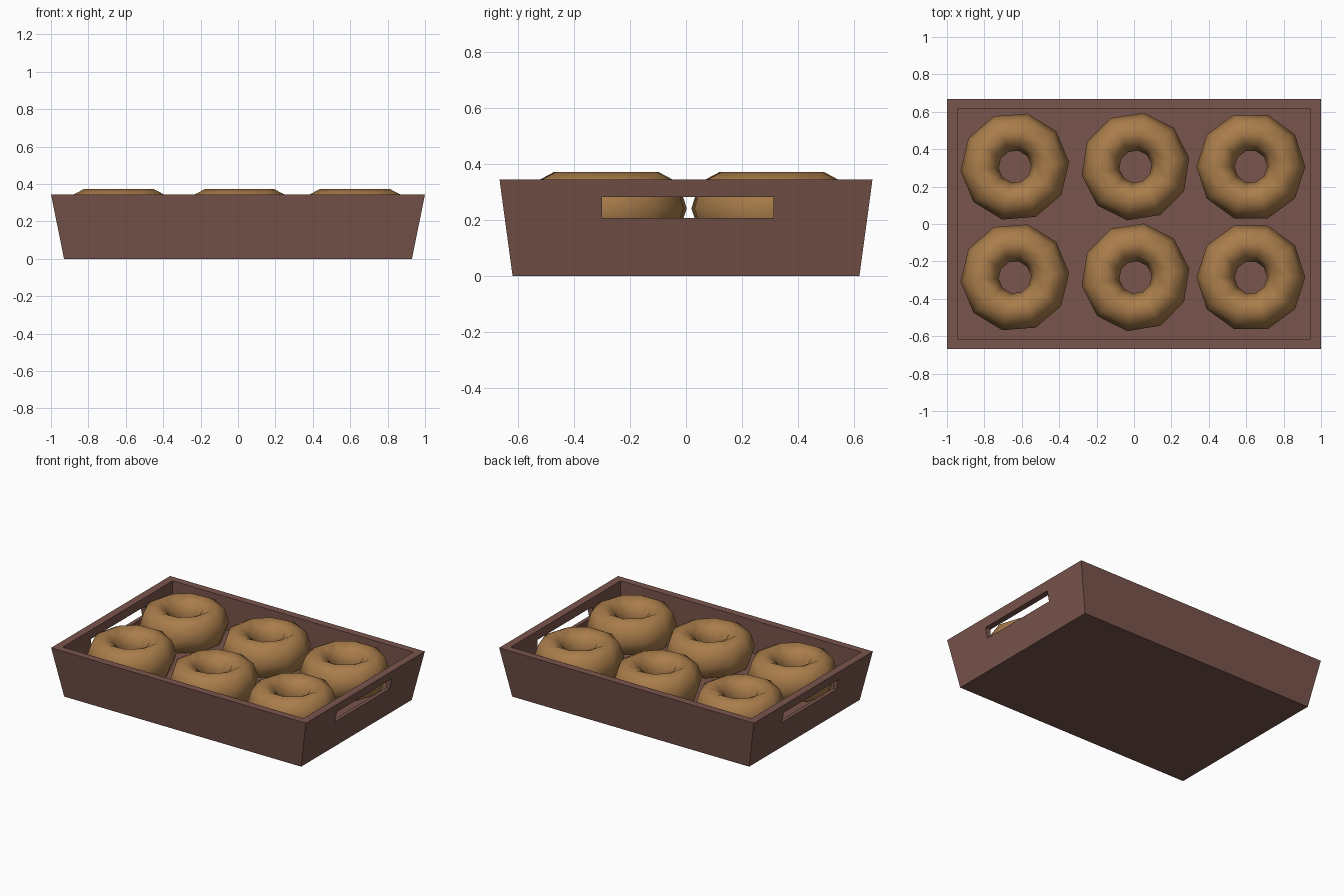
import bpy, bmesh, math

if "Cube" in bpy.data.objects:
    bpy.data.objects.remove(bpy.data.objects["Cube"])

def material(name, rgb):
    m = bpy.data.materials.new(name)
    m.diffuse_color = (*rgb, 1)
    m.use_nodes = True
    m.node_tree.nodes["Principled BSDF"].inputs["Base Color"].default_value = m.diffuse_color
    return m

WOOD = material("brown_wood", (0.19, 0.09, 0.072))
BREAD = material("golden_bread", (0.40, 0.205, 0.07))

def make_object(name, bm, mat):
    bmesh.ops.recalc_face_normals(bm, faces=bm.faces)
    me = bpy.data.meshes.new(name)
    bm.to_mesh(me)
    bm.free()
    me.materials.append(mat)
    ob = bpy.data.objects.new(name, me)
    bpy.context.collection.objects.link(ob)
    return ob

def box(name, x, y, z, mat, taper=(1, 1)):
    """Box from ranges; taper scales the bottom face."""
    bm = bmesh.new()
    bmesh.ops.create_cube(bm, size=1)
    for v in bm.verts:
        low = v.co.z < 0
        v.co = [r[0] + (c + 0.5) * (r[1] - r[0]) for r, c in zip((x, y, z), v.co)]
        if low:
            v.co.x *= taper[0]
            v.co.y *= taper[1]
    return make_object(name, bm, mat)

# Tray body: tapered outside, straight-walled hollow, slot handles at both ends
tray = box("tray", (-1, 1), (-0.667, 0.667), (0, 0.345), WOOD, (0.93, 0.93))
cutters = [
    box("hollow_cutter", (-0.945, 0.945), (-0.615, 0.615), (0.11, 0.6), WOOD),
    box("handle_cutter", (-1.3, 1.3), (-0.30, 0.313), (0.208, 0.282), WOOD),
]
for c in cutters:
    mod = tray.modifiers.new(c.name, 'BOOLEAN')
    mod.operation = 'DIFFERENCE'
    mod.solver = 'EXACT'
    mod.object = c
    c.hide_render = True
    c.hide_viewport = False
bpy.context.view_layer.objects.active = tray
for c in cutters:
    bpy.ops.object.modifier_apply(modifier=c.name)
for c in cutters:
    bpy.data.objects.remove(c, do_unlink=True)

# Ring buns: low-poly torus with a taller oval section
SIDES, SECTION = 10, 8
def ring_bun(name, x, y, turn):
    bm = bmesh.new()
    rings = []
    for i in range(SIDES):
        a = 2 * math.pi * i / SIDES + turn
        ring = []
        for j in range(SECTION):
            b = 2 * math.pi * j / SECTION
            r = 0.189 + 0.102 * math.cos(b)
            ring.append(bm.verts.new((r * math.cos(a), r * math.sin(a), 0.13 * math.sin(b))))
        rings.append(ring)
    for i in range(SIDES):
        p, q = rings[i], rings[(i + 1) % SIDES]
        for j in range(SECTION):
            k = (j + 1) % SECTION
            bm.faces.new((p[j], q[j], q[k], p[k]))
    for f in bm.faces:
        f.smooth = True
    ob = make_object(name, bm, BREAD)
    ob.location = (x, y, 0.242)

n = 0
for y in (0.307, -0.285):
    for x in (-0.637, 0.008, 0.625):
        n += 1
        ring_bun(f"ring_bun_{n}", x, y, 0.08 * (n % 3))
